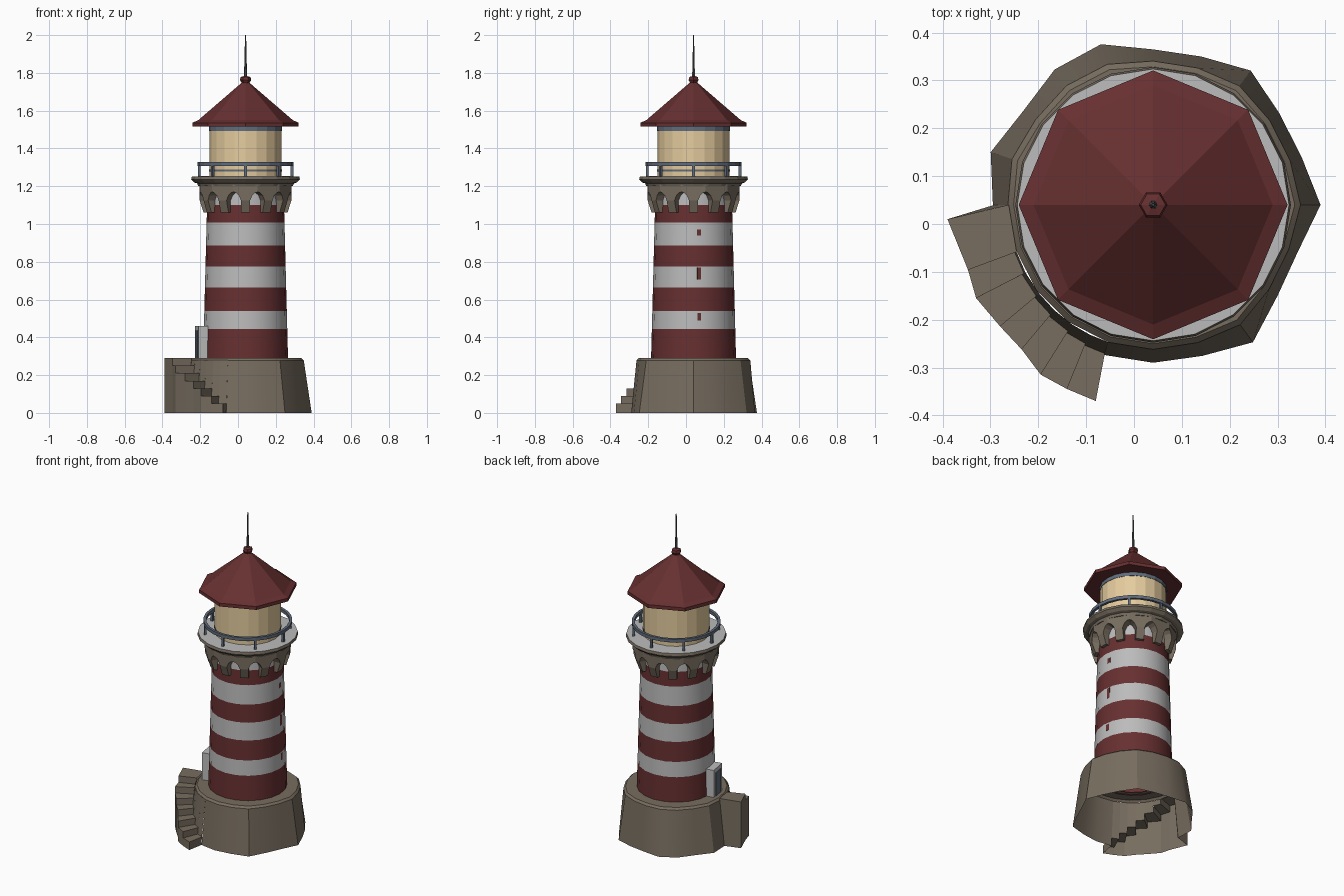
import bpy, bmesh, math
from mathutils import Vector

if "Cube" in bpy.data.objects:
    bpy.data.objects.remove(bpy.data.objects["Cube"])

CX = CY = 0.04          # tower axis


def mat(name, rgb):
    m = bpy.data.materials.new(name)
    m.diffuse_color = (*rgb, 1)
    m.use_nodes = True
    m.node_tree.nodes["Principled BSDF"].inputs["Base Color"].default_value = m.diffuse_color
    return m


RED = mat("dark red", (0.135, 0.029, 0.03))
WHITE = mat("white paint", (0.5, 0.5, 0.5))
STONE = mat("brown stone", (0.185, 0.152, 0.115))
CREAM = mat("lamp cream", (0.78, 0.60, 0.34))
RAIL = mat("blue grey metal", (0.12, 0.15, 0.20))
DARK = mat("dark metal", (0.08, 0.085, 0.09))


def P(r, deg, z):
    a = math.radians(deg)
    return Vector((CX + r * math.cos(a), CY + r * math.sin(a), z))


def build(name, verts, faces, mats, rule=None, smooth=False, fix=True):
    me = bpy.data.meshes.new(name)
    me.from_pydata([tuple(v) for v in verts], [], faces)
    if fix:
        bm = bmesh.new()
        bm.from_mesh(me)
        bmesh.ops.remove_doubles(bm, verts=bm.verts, dist=1e-5)
        bmesh.ops.recalc_face_normals(bm, faces=bm.faces)
        bm.to_mesh(me)
        bm.free()
    for m in mats:
        me.materials.append(m)
    if rule:
        for p in me.polygons:
            p.material_index = rule(p)
    ob = bpy.data.objects.new(name, me)
    bpy.context.collection.objects.link(ob)
    if smooth:
        bpy.ops.object.select_all(action='DESELECT')
        ob.select_set(True)
        bpy.context.view_layer.objects.active = ob
        bpy.ops.object.shade_smooth_by_angle(angle=math.radians(30))
    return ob


def lathe(name, prof, n, mats, rule=None, smooth=False, closed=False):
    """Revolve (radius, z) points around the tower axis."""
    k = len(prof)
    verts = [P(r, 360 * i / n, z) for i in range(n) for r, z in prof]
    faces = [(i * k + j, (i + 1) % n * k + j,
              (i + 1) % n * k + (j + 1) % k, i * k + (j + 1) % k)
             for i in range(n) for j in range(k if closed else k - 1)]
    return build(name, verts, faces, mats, rule, smooth)


def box(name, deg, r0, r1, w, z0, z1, m):
    """Box facing outwards at an angle around the axis."""
    a = math.radians(deg)
    o, t = Vector((math.cos(a), math.sin(a), 0)), Vector((-math.sin(a), math.cos(a), 0))
    v = [Vector((CX, CY, z)) + o * r + t * s
         for z in (z0, z1) for r, s in ((r0, -w/2), (r1, -w/2), (r1, w/2), (r0, w/2))]
    f = [(0, 1, 2, 3), (4, 5, 6, 7)] + [(i, (i+1) % 4, (i+1) % 4 + 4, i + 4) for i in range(4)]
    return build(name, v, f, [m])


# Rough rock base, open below, with the wall left out behind the stairs
radii = [.35, .326, .326, .347, .326, .325, .353, .35, .335, .357,
         .335, .33, .33, .33, .33, .33, .332, .355, .322, .318]
v, f = [], []
for i, r in enumerate(radii):
    top = 0.303 + (r - 0.333) * 0.3
    v += [P(r, 18*i, 0), P(top, 18*i, 0.278), P(top - 0.012, 18*i, 0.29), P(0.2, 18*i, 0.29)]
for i in range(20):
    for j in range(3):
        if not (10 <= i < 14 and j == 0):
            a, b = i * 4 + j, (i + 1) % 20 * 4 + j
            f.append((a, b, b + 1, a + 1))
build("rock_base", v, f, [STONE], smooth=True)

# Curved stairs: each step is an open wedge, with the base wall above it
outer = [(-.39, .01), (-.347, -.096), (-.33, -.155), (-.28, -.214),
         (-.235, -.262), (-.195, -.315), (-.14, -.345), (-.08, -.37)]
inner_deg = [180, 199, 208, 218, 227, 236, 244, 252]
heights = [.29, .25, .21, .17, .13, .09, .05]
rin = lambda z: 0.332 - 0.029 * z / 0.278
v, f = [], []


def quad(*pts):
    f.append(tuple(range(len(v), len(v) + 4)))
    v.extend(pts)


for i, h in enumerate(heights):
    o0, o1 = Vector((*outer[i], 0)), Vector((*outer[i+1], 0))
    up = Vector((0, 0, h))
    a, b = P(rin(h), inner_deg[i], h), P(rin(h), inner_deg[i+1], h)
    quad(a, o0 + up, o1 + up, b)                       # tread
    quad(o0, o1, o1 + up, o0 + up)                     # outer side
    low = heights[i+1] if i < 6 else 0
    quad(P(rin(low), inner_deg[i+1], low), b, o1 + up, o1 + Vector((0, 0, low)))  # riser
    if h < 0.28:
        quad(a, b, P(.302, inner_deg[i+1], .279), P(.302, inner_deg[i], .279))
o0 = Vector((*outer[0], 0))
quad(P(.332, 180, 0), o0, o0 + Vector((0, 0, .29)), P(.302, 180, .29))
build("stairs", v, f, [STONE], fix=False)

# Striped tower
bands = [.285, .445, .54, .664, .775, .887, 1.008, 1.10, 1.21]
lathe("tower", [(0.225 - 0.0235 * (z - .285) / .9, z) for z in bands], 20, [RED, WHITE],
      rule=lambda p: (sum(p.center.z > z for z in bands) - 1) % 2, smooth=True)

# Door frame and door on the landing, slit windows on the right
box("door_frame", 190, 0.18, 0.262, 0.11, 0.29, 0.46, WHITE)
box("door", 190, 0.255, 0.266, 0.07, 0.29, 0.435, RAIL)
for z0, z1 in ((.49, .53), (.705, .77), (.94, .97)):
    box("slit_window", 8, 0.19, 0.2235 - 0.026 * (z0 - .285), 0.02, z0, z1, RED)

# Arched corbels under the gallery
half = [(.024, 1.06), (.024, 1.125), (.036, 1.152), (.052, 1.166), (.066, 1.17), (.066, 1.21)]
shape = half + [(-s, z) for s, z in reversed(half)]
for k in range(12):
    a = math.radians(30 * k)
    o, t = Vector((math.cos(a), math.sin(a), 0)), Vector((-math.sin(a), math.cos(a), 0))
    n = len(shape)
    v = []
    for outside in (0, 1):
        for s, z in shape:
            r = (0.222 if z < 1.07 else 0.243) if outside else 0.195
            v.append(Vector((CX, CY, z)) + o * r + t * s)
    fs = [(i, (i+1) % n, (i+1) % n + n, i + n) for i in range(n)]
    # strips across the front and back, narrow foot to wide head
    for base in (0, n):
        fs += [(base+i, base+i+1, base+n-2-i, base+n-1-i) for i in range(5)]
    build("corbel", v, fs, [STONE])

# Gallery with a white deck
lathe("gallery", [(.19, 1.20), (.25, 1.20), (.256, 1.215), (.272, 1.22), (.288, 1.236),
                  (.284, 1.252), (.15, 1.255)], 20, [STONE, WHITE],
      rule=lambda p: 1 if p.normal.z > 0.9 else 0)

# Railing
lathe("hand_rail", [(.238, 1.308), (.254, 1.308), (.254, 1.328), (.238, 1.328)], 24,
      [RAIL], closed=True)
for k in range(8):
    box("rail_post", 45 * k, 0.239, 0.253, 0.014, 1.25, 1.31, RAIL)

# Lantern room with thin metal rings
lathe("lantern", [(.19, 1.25), (.19, 1.52)], 20, [CREAM])
for z0, z1 in ((1.278, 1.288), (1.492, 1.515)):
    lathe("lantern_ring", [(.189, z0), (.1925, z0), (.1925, z1), (.189, z1)], 20,
          [RAIL], closed=True)

# Eight-sided roof, knob and spire
lathe("roof", [(0, 1.515), (.281, 1.515), (.281, 1.536), (.25, 1.55), (.018, 1.75), (0, 1.75)],
      8, [RED])
lathe("roof_knob", [(0, 1.735), (.016, 1.74), (.03, 1.762), (.026, 1.778), (0, 1.785)], 6, [RED])
lathe("spire", [(.009, 1.775), (.006, 1.86), (.003, 2.0), (0, 2.0)], 6, [DARK])
